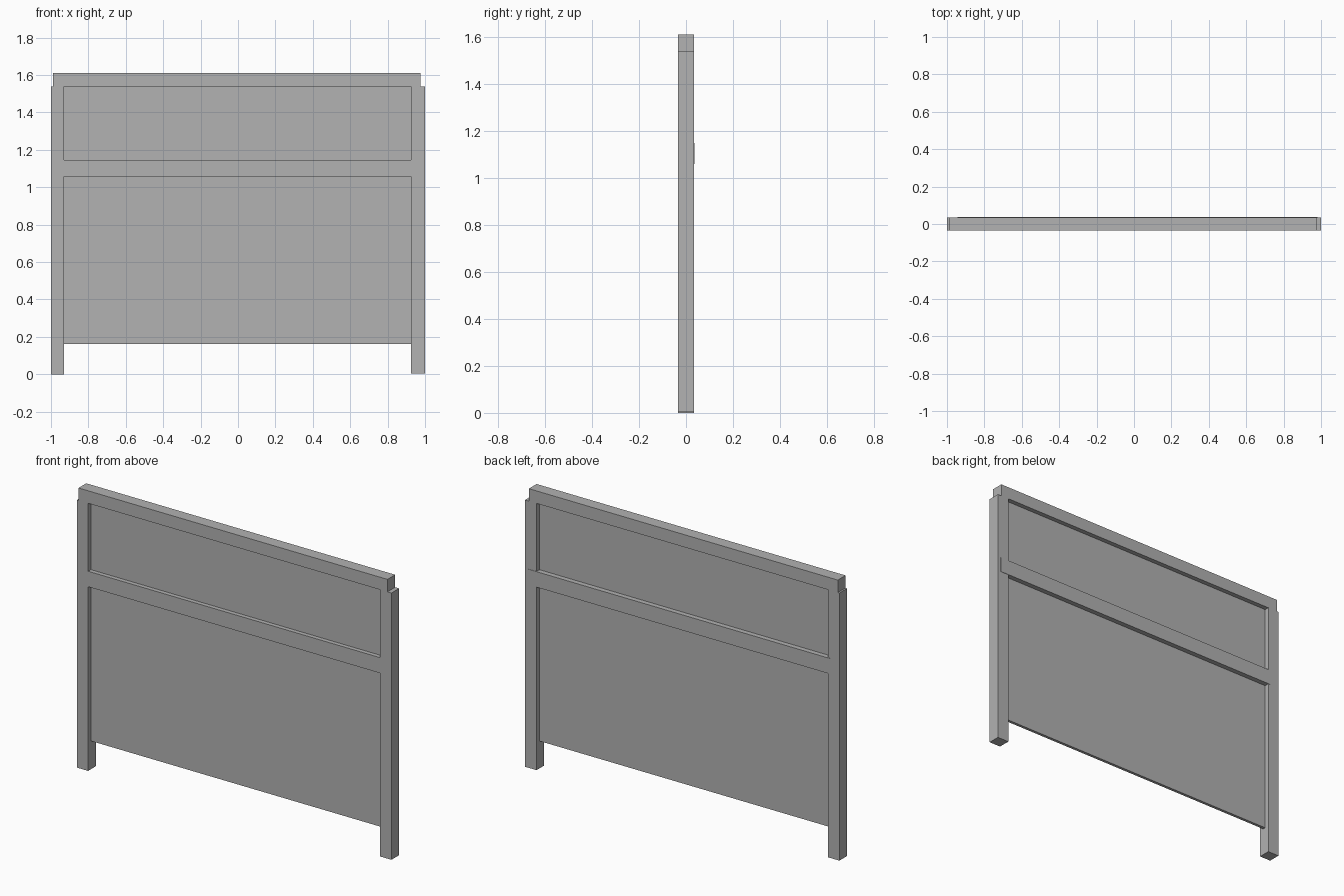
import bpy

if "Cube" in bpy.data.objects:
    bpy.data.objects.remove(bpy.data.objects["Cube"])

grey = bpy.data.materials.new("plain_grey")
grey.diffuse_color = (0.445, 0.445, 0.445, 1)
grey.use_nodes = True
grey.node_tree.nodes["Principled BSDF"].inputs["Base Color"].default_value = grey.diffuse_color


def box(name, x, y, z):
    """Axis-aligned box from (min, max) ranges."""
    bpy.ops.mesh.primitive_cube_add(size=1)
    ob = bpy.context.object
    ob.name = name
    ob.location = [(a + b) / 2 for a, b in (x, y, z)]
    ob.scale = [b - a for a, b in (x, y, z)]
    bpy.ops.object.transform_apply(location=True, rotation=False, scale=True)
    ob.data.materials.append(grey)
    return ob


D = 0.035  # half depth of the frame

# upright posts, the right one a touch shorter at the foot
box("left_post", (-1.0, -0.929), (-D, D), (0.0, 1.538))
box("right_post", (0.926, 1.0), (-D, D), (0.005, 1.538))

# cap rail resting on the posts
box("top_rail", (-0.99, 0.975), (-D, D), (1.538, 1.61))

# middle rail, lapped slightly over the back of the posts
box("middle_rail", (-0.945, 0.98), (-D + 0.001, D + 0.002), (1.058, 1.147))

# thin recessed panel filling the frame
box("panel", (-0.94, 0.94), (-0.009, 0.008), (0.162, 1.538))
